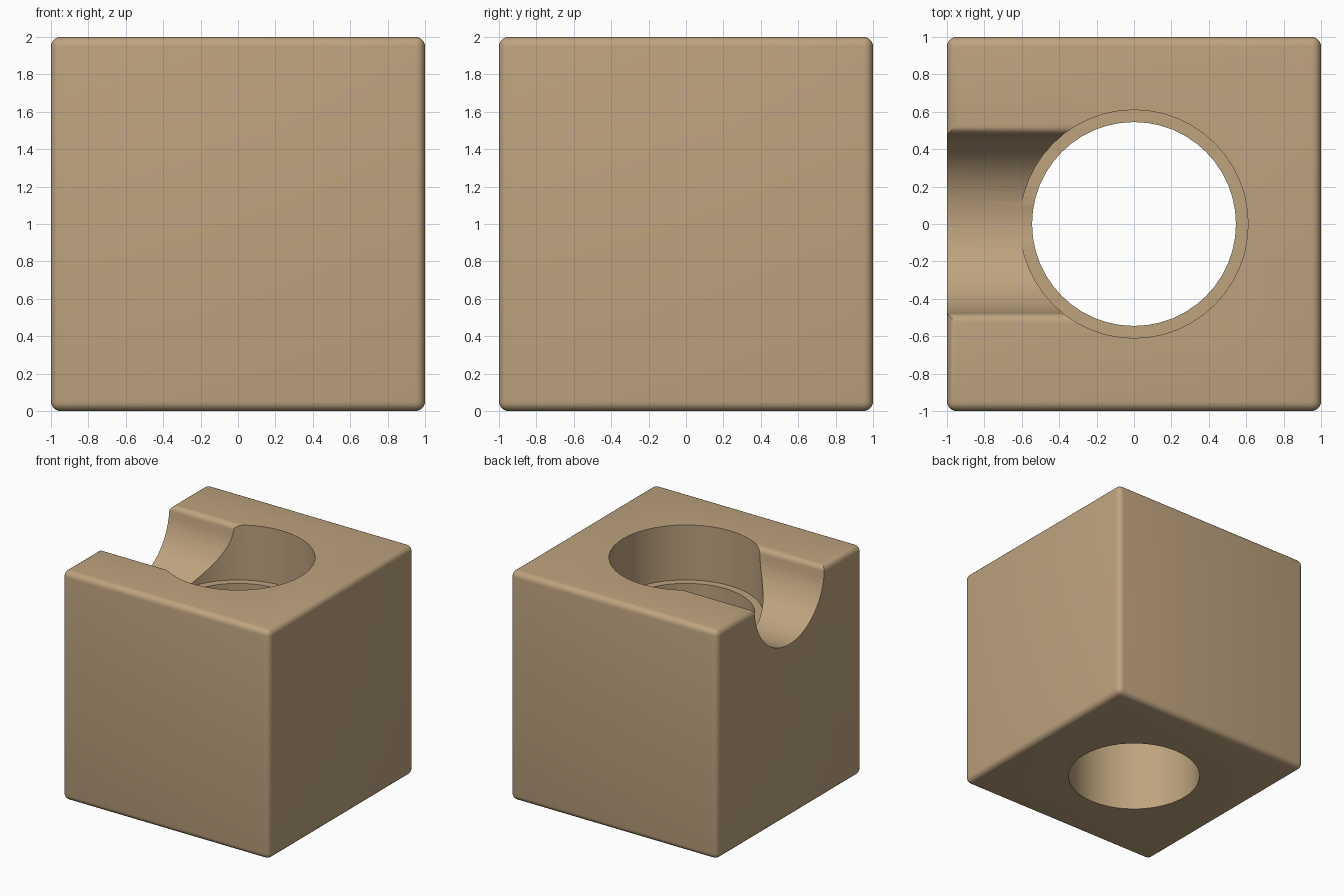
import bpy, bmesh, math
from mathutils import Matrix

if "Cube" in bpy.data.objects:
    bpy.data.objects.remove(bpy.data.objects["Cube"])

BEVEL = 0.05
BORE_R, SEAT_R, SEAT_Z = 0.545, 0.61, 1.52
GROOVE_R, GROOVE_Z = 0.48, 1.99

tan = bpy.data.materials.new("warm_tan")
tan.diffuse_color = (0.515, 0.366, 0.212, 1)
tan.use_nodes = True
tan.node_tree.nodes["Principled BSDF"].inputs["Base Color"].default_value = tan.diffuse_color


def make_object(name, bm):
    bmesh.ops.recalc_face_normals(bm, faces=bm.faces)
    mesh = bpy.data.meshes.new(name)
    bm.to_mesh(mesh)
    bm.free()
    mesh.materials.append(tan)
    obj = bpy.data.objects.new(name, mesh)
    bpy.context.collection.objects.link(obj)
    return obj


def cylinder(name, radius, z0, z1):
    bm = bmesh.new()
    bmesh.ops.create_cone(bm, cap_ends=True, segments=48, radius1=radius, radius2=radius,
                          depth=z1 - z0, matrix=Matrix.Translation((0, 0, (z0 + z1) / 2)))
    return make_object(name, bm)


def groove(name):
    # half profile (y, z): flared lip fillet, then round trough; mirrored for the other side
    fz = 2 - BEVEL
    fy = math.sqrt((GROOVE_R + BEVEL) ** 2 - (GROOVE_Z - fz) ** 2)
    tilt = math.atan2(GROOVE_Z - fz, fy)
    half = [(fy, 2.2)]
    for i in range(7):
        a = math.pi / 2 + (math.pi / 2 - tilt) * i / 6
        half.append((fy + BEVEL * math.cos(a), fz + BEVEL * math.sin(a)))
    for i in range(1, 17):
        a = tilt + (math.pi / 2 - tilt) * i / 16
        half.append((GROOVE_R * math.cos(a), GROOVE_Z - GROOVE_R * math.sin(a)))
    profile = half + [(-y, z) for y, z in reversed(half[:-1])]
    bm = bmesh.new()
    face = bm.faces.new([bm.verts.new((-1.2, y, z)) for y, z in profile])
    ext = bmesh.ops.extrude_face_region(bm, geom=[face])["geom"]
    bmesh.ops.translate(bm, vec=(1.2, 0, 0),
                        verts=[v for v in ext if isinstance(v, bmesh.types.BMVert)])
    return make_object(name, bm)


# Block with rounded edges
bm = bmesh.new()
bmesh.ops.create_cube(bm, size=2, matrix=Matrix.Translation((0, 0, 1)))
block = make_object("block", bm)
bev = block.modifiers.new("rounded_edges", 'BEVEL')
bev.width, bev.segments = BEVEL, 5

# Through bore, wider seat and side groove
cutters = [cylinder("bore_cutter", BORE_R, -0.2, 2.3),
           cylinder("seat_cutter", SEAT_R, SEAT_Z, 2.25),
           groove("groove_cutter")]
for c in cutters:
    c.hide_render = True
    mod = block.modifiers.new(c.name, 'BOOLEAN')
    mod.operation, mod.solver, mod.object = 'DIFFERENCE', 'EXACT', c

bpy.context.view_layer.objects.active = block
block.select_set(True)
for mod in list(block.modifiers):
    bpy.ops.object.modifier_apply(modifier=mod.name)
for c in cutters:
    bpy.data.objects.remove(c)
bpy.ops.object.shade_smooth_by_angle(angle=math.radians(30))
